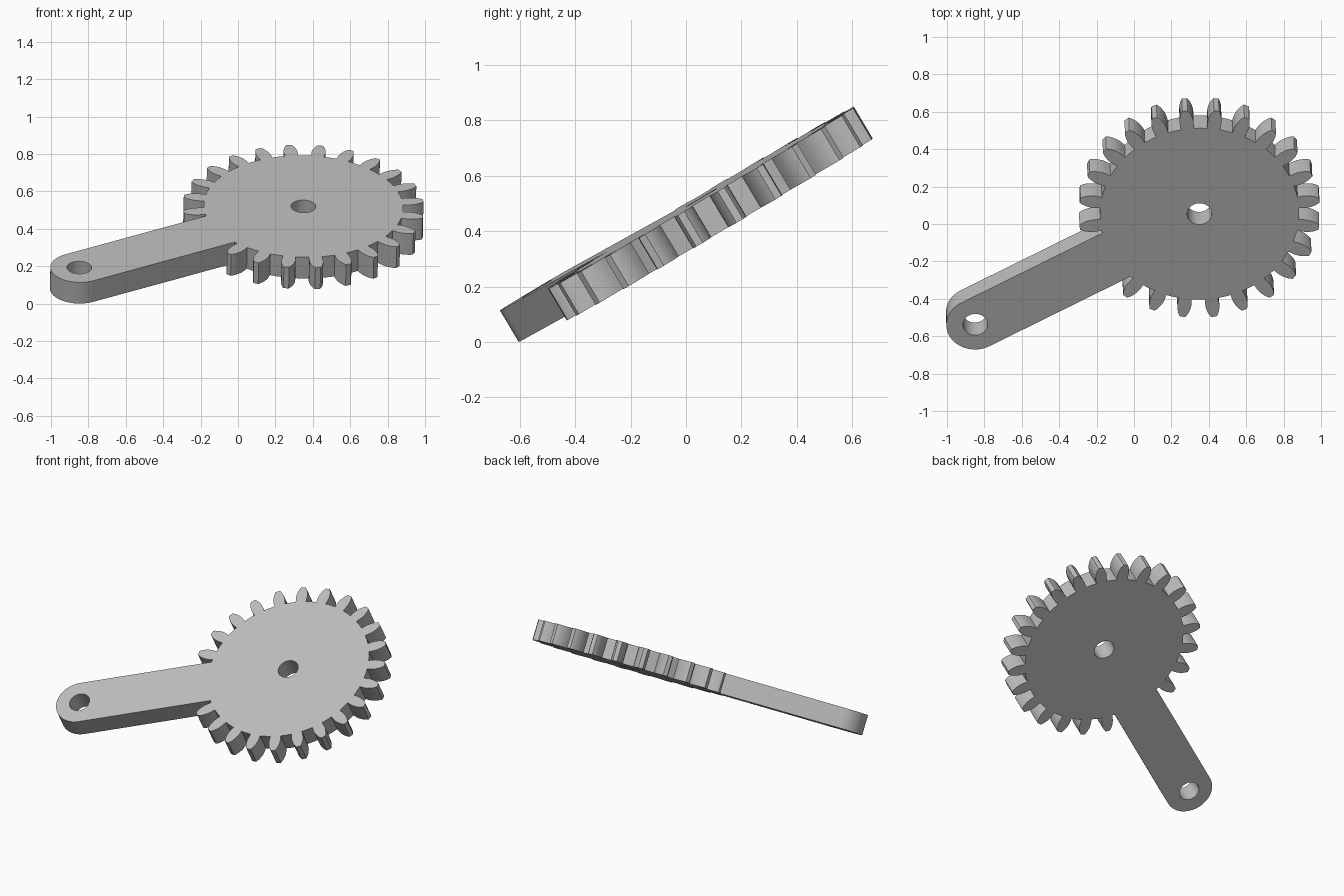
import bpy, bmesh
from math import radians, sin, cos, asin, degrees

if "Cube" in bpy.data.objects:
    bpy.data.objects.remove(bpy.data.objects["Cube"], do_unlink=True)

TEETH = 24
ROOT = 0.533
THICK = 0.132
HOLE = 0.066
ARM_HALF = 0.155
ARM_LEN = 1.376
ARM_ANGLE = 210

# Half tooth: (radius, half width) from root to tip
FLANK = [(ROOT, 0.034), (0.56, 0.037), (0.58, 0.037), (0.6, 0.034),
         (0.62, 0.028), (0.635, 0.021), (0.645, 0.014)]


def polar(radius, angle):
    a = radians(angle)
    return radius * cos(a), radius * sin(a)


def circle(cx, cy, radius, start=0, sweep=360, steps=48):
    pts = [polar(radius, start + sweep * i / steps) for i in range(steps)]
    return [(cx + x, cy + y) for x, y in pts]


def tooth(angle):
    def side(r, w):
        return polar(r, angle + degrees(w / r))
    return ([side(r, -w) for r, w in FLANK] +
            [side(r, w) for r, w in reversed(FLANK)])


# Outline: teeth all round, with the arm in place of the teeth it covers
arm_x, arm_y = polar(ARM_LEN, ARM_ANGLE)
reach = degrees(asin(ARM_HALF / ROOT))
outline = []
arm_done = False
for i in range(TEETH):
    angle = (i + 0.5) * 360 / TEETH
    if abs(angle - ARM_ANGLE) < reach:
        if not arm_done:
            outline.append(polar(ROOT, ARM_ANGLE - reach))
            outline += circle(arm_x, arm_y, ARM_HALF, ARM_ANGLE - 90, 180, 32)
            outline += circle(arm_x, arm_y, ARM_HALF, ARM_ANGLE + 90, 0, 1)
            outline.append(polar(ROOT, ARM_ANGLE + reach))
            arm_done = True
        continue
    outline += tooth(angle)
    outline.append(polar(ROOT, angle + 180 / TEETH))

# Flat plate with a shaft hole and an arm hole
curve = bpy.data.curves.new("gear_with_arm", "CURVE")
curve.dimensions = "2D"
curve.fill_mode = "BOTH"
curve.extrude = THICK / 2
for loop in (outline, circle(0, 0, HOLE), circle(arm_x, arm_y, HOLE)):
    spline = curve.splines.new("POLY")
    spline.points.add(len(loop) - 1)
    for point, (x, y) in zip(spline.points, loop):
        point.co = (x, y, 0, 1)
    spline.use_cyclic_u = True

gear = bpy.data.objects.new("gear_with_arm", curve)
bpy.context.collection.objects.link(gear)
bpy.ops.object.select_all(action="DESELECT")
gear.select_set(True)
bpy.context.view_layer.objects.active = gear
bpy.ops.object.convert(target="MESH")
gear = bpy.context.object

# Weld caps to walls and put the origin on the top face
bm = bmesh.new()
bm.from_mesh(gear.data)
bmesh.ops.remove_doubles(bm, verts=bm.verts, dist=0.0001)
bmesh.ops.recalc_face_normals(bm, faces=bm.faces)
bmesh.ops.translate(bm, verts=bm.verts, vec=(0, 0, -THICK / 2))
bm.to_mesh(gear.data)
bm.free()

# Tilted resting pose
gear.rotation_euler = (radians(30.7), radians(1.15), 0)
gear.location = (0.35, 0.054, 0.52)
bpy.ops.object.shade_smooth_by_angle(angle=radians(25))

grey = bpy.data.materials.new("plain_grey")
grey.use_nodes = True
colour = (0.5, 0.5, 0.5, 1)
grey.diffuse_color = colour
grey.node_tree.nodes["Principled BSDF"].inputs["Base Color"].default_value = colour
gear.data.materials.clear()
gear.data.materials.append(grey)
